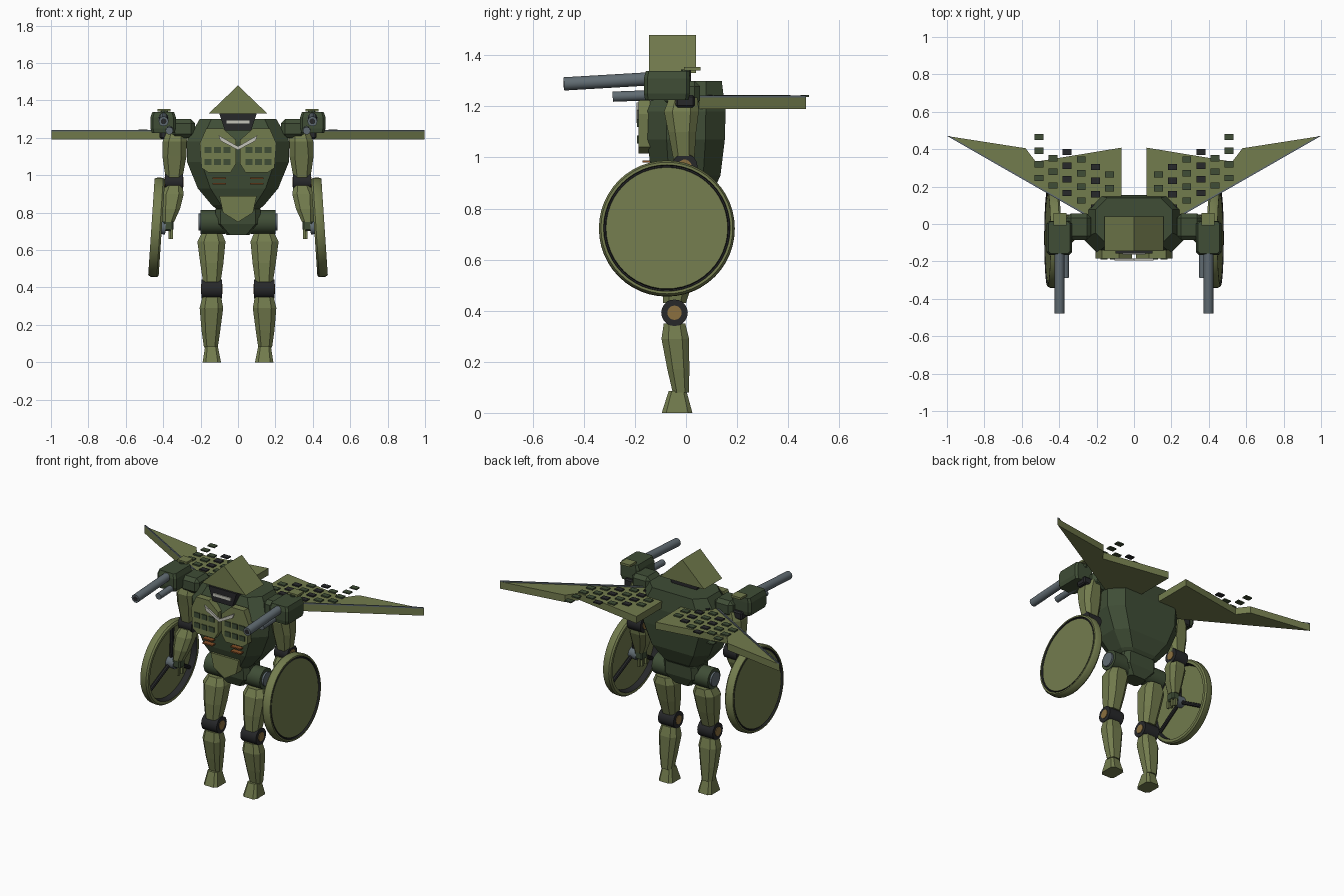
import bpy, bmesh, math
from mathutils import Vector, Matrix

if "Cube" in bpy.data.objects:
    bpy.data.objects.remove(bpy.data.objects["Cube"], do_unlink=True)


def material(name, r, g, b):
    m = bpy.data.materials.new(name)
    m.use_nodes = True
    m.diffuse_color = (r, g, b, 1)
    m.node_tree.nodes["Principled BSDF"].inputs["Base Color"].default_value = (r, g, b, 1)
    return m


OLIVE = material("olive", 0.17, 0.20, 0.075)
GREEN = material("dark green", 0.05, 0.075, 0.037)
BLACK = material("near black", 0.02, 0.021, 0.023)
STEEL = material("blue steel", 0.12, 0.15, 0.17)
BRONZE = material("bronze", 0.26, 0.16, 0.05)
PALE = material("pale grey", 0.55, 0.55, 0.48)
RUST = material("rust orange", 0.24, 0.08, 0.02)


def finish(name, bm, mats, smooth=False):
    bmesh.ops.remove_doubles(bm, verts=bm.verts, dist=0.00001)
    bmesh.ops.recalc_face_normals(bm, faces=bm.faces)
    me = bpy.data.meshes.new(name)
    bm.to_mesh(me)
    bm.free()
    ob = bpy.data.objects.new(name, me)
    bpy.context.collection.objects.link(ob)
    for m in mats if isinstance(mats, list) else [mats]:
        me.materials.append(m)
    if smooth:
        bpy.ops.object.select_all(action='DESELECT')
        ob.select_set(True)
        bpy.context.view_layer.objects.active = ob
        bpy.ops.object.shade_smooth_by_angle(angle=math.radians(35))
    return ob


def bridge(bm, rings):
    # skin a stack of equal rings and cap both ends
    vs = [[bm.verts.new(p) for p in ring] for ring in rings]
    n = len(vs[0])
    for a, b in zip(vs, vs[1:]):
        for i in range(n):
            bm.faces.new((a[i], a[(i + 1) % n], b[(i + 1) % n], b[i]))
    bm.faces.new(vs[0][::-1])
    bm.faces.new(vs[-1])


def loft(name, mat, sections, cut=0.35):
    # chamfered box sections: x, y, z, half width, half depth
    rings = []
    for x, y, z, w, d in sections:
        c = cut * min(w, d)
        quad = [(w, d - c), (w - c, d), (c - w, d), (-w, d - c),
                (-w, c - d), (c - w, -d), (w - c, -d), (w, c - d)]
        rings.append([(x + a, y + b, z) for a, b in quad])
    bm = bmesh.new()
    bridge(bm, rings)
    return finish(name, bm, mat)


def plate(name, mat, outline, axis, lo, hi):
    # outline extruded along y (x,z outline) or z (x,y outline)
    put = (lambda p, t: (p[0], t, p[1])) if axis == 'y' else (lambda p, t: (p[0], p[1], t))
    bm = bmesh.new()
    bridge(bm, [[put(p, t) for p in outline] for t in (lo, hi)])
    return finish(name, bm, mat)


def box(name, mat, center, size, bevel=0.0):
    bm = bmesh.new()
    bmesh.ops.create_cube(bm, size=1, matrix=Matrix.Translation(center) @ Matrix.Diagonal((*size, 1)))
    if bevel:
        bmesh.ops.bevel(bm, geom=bm.edges[:], offset=bevel, segments=1, affect='EDGES')
    return finish(name, bm, mat)


def rod(name, mat, a, b, radius, sides=20):
    a, b = Vector(a), Vector(b)
    rot = (b - a).to_track_quat('Z', 'Y').to_matrix().to_4x4()
    bm = bmesh.new()
    bmesh.ops.create_cone(bm, cap_ends=True, segments=sides, radius1=radius, radius2=radius,
                          depth=(b - a).length, matrix=Matrix.Translation((a + b) / 2) @ rot)
    return finish(name, bm, mat, True)


# torso, pelvis and head
loft("torso", GREEN, [(0, -.01, .80, .09, .07), (0, -.005, .84, .14, .10), (0, 0, .93, .215, .135),
                      (0, 0, 1.07, .272, .152), (0, 0, 1.18, .275, .155), (0, .015, 1.30, .205, .125)], .5)
plate("abdomen_plate", OLIVE, [(-.10, .89), (.10, .89), (.08, .80), (0, .75), (-.08, .80)], 'y', -.135, -.06)
loft("pelvis", GREEN, [(0, 0, .68, .06, .05), (0, 0, .74, .12, .075), (0, 0, .82, .12, .08)])
plate("head_roof", OLIVE, [(-.157, 1.33), (.157, 1.33), (0, 1.48)], 'y', -.145, .04)
plate("visor", BLACK, [(-.10, 1.33), (.10, 1.33), (.07, 1.24), (-.07, 1.24)], 'y', -.158, .02)
box("visor_slit", PALE, (0, -.16, 1.285), (.125, .008, .018))
plate("chest_chevron", PALE, [(-.105, 1.215), (-.095, 1.185), (0, 1.135), (.095, 1.185), (.105, 1.215),
                              (.02, 1.165), (0, 1.155), (-.02, 1.165)], 'y', -.194, -.185)

for s, side in ((1, "left_"), (-1, "right_")):
    # chest armour with vents and lower stripes
    chest = [(.012, 1.19), (.08, 1.25), (.17, 1.25), (.205, 1.17), (.195, 1.04), (.16, 1.015), (.04, 1.015), (.012, 1.06)]
    plate(side + "chest_plate", OLIVE, [(s * x, z) for x, z in chest], 'y', -.185, -.14)
    for row in range(2):
        for col in range(3):
            box(side + "chest_vent", GREEN, (s * (.058 + .051 * col), -.187, 1.07 + .065 * row), (.038, .008, .032))
        box(side + "belly_stripe", RUST, (s * .10, -.15, .955 + .03 * row), (.07, .04, .008))

    # hip joint and leg
    rod(side + "hip_joint", GREEN, (s * .07, 0, .75), (s * .2, 0, .75), .065)
    rod(side + "hip_cap", STEEL, (s * .2, 0, .75), (s * .212, 0, .75), .045)
    loft(side + "thigh", OLIVE, [(s * .14, -.045, .43, .047, .045), (s * .14, -.03, .53, .062, .062),
                                 (s * .142, -.01, .645, .075, .07), (s * .14, 0, .69, .055, .055)], .5)
    rod(side + "knee", BLACK, (s * .085, -.045, .392), (s * .195, -.045, .392), .052)
    rod(side + "knee_cap", BRONZE, (s * .082, -.045, .392), (s * .199, -.045, .392), .028)
    loft(side + "shin", OLIVE, [(s * .145, -.02, .08, .037, .032), (s * .145, -.03, .17, .05, .043),
                                (s * .142, -.042, .29, .063, .054), (s * .14, -.045, .35, .05, .042)], .5)
    loft(side + "foot", OLIVE, [(s * .14, -.035, 0, .049, .06), (s * .142, -.033, .085, .034, .035)])

    # shoulder and arm
    box(side + "shoulder", GREEN, (s * .295, -.015, 1.25), (.13, .14, .10), .022)
    loft(side + "upper_arm", OLIVE, [(s * .342, -.008, .985, .045, .04), (s * .34, -.015, 1.10, .064, .055),
                                     (s * .338, -.018, 1.18, .065, .068), (s * .33, -.01, 1.235, .05, .055)], .5)
    rod(side + "elbow", BLACK, (s * .295, -.005, .965), (s * .39, -.005, .965), .05)
    rod(side + "elbow_cap", BRONZE, (s * .291, -.005, .965), (s * .393, -.005, .965), .027)
    loft(side + "forearm", OLIVE, [(s * .372, -.07, .75, .03, .033), (s * .36, -.055, .82, .05, .046),
                                   (s * .35, -.03, .90, .06, .052), (s * .343, -.015, .945, .045, .042)], .5)
    box(side + "palm", GREEN, (s * .372, -.073, .73), (.055, .06, .055), .008)
    for k in range(4):
        box(side + "finger", OLIVE, (s * (.355 + .011 * (k % 2)), -.1 + .019 * k, .685), (.013, .014, .05))

    # round shield: outer skin turned around its axis, open dish inside
    profile = [(0, .022), (.238, .022), (.241, .014), (.246, .014), (.248, .026), (.258, .026), (.266, .012),
               (.266, -.02), (.258, -.03), (.24, -.03), (.232, .004), (0, .004)]
    bm = bmesh.new()
    vs = [bm.verts.new((x, r, 0)) for r, x in profile]
    es = [bm.edges.new(p) for p in zip(vs, vs[1:])]
    bmesh.ops.spin(bm, geom=vs + es, cent=(0, 0, 0), axis=(1, 0, 0), angle=math.tau, steps=48)
    for f in bm.faces:
        c = f.calc_center_median()
        r = math.hypot(c.y, c.z)
        if .238 < r < .2475 and c.x > .012 or .233 < r < .24 and c.x < 0:
            f.material_index = 1
    tilt = Matrix.Translation((s * .437, -.075, .722)) @ Matrix.Rotation(s * math.radians(-3.8), 4, 'Y') @ Matrix.Diagonal((s, 1, 1, 1))
    bm.transform(tilt)
    finish(side + "shield", bm, [OLIVE, BLACK], True)
    for k in range(3):
        a = math.radians(90 + 120 * k)
        rod(side + "shield_spoke", BLACK, tilt @ Vector((-.012, 0, 0)),
            tilt @ Vector((-.006, .237 * math.cos(a), .237 * math.sin(a))), .012, 8)
    rod(side + "shield_hub", STEEL, tilt @ Vector((-.05, 0, 0)), tilt @ Vector((.005, 0, 0)), .035)

    # shoulder gun
    box(side + "gun_mount", BLACK, (s * .385, -.003, 1.22), (.07, .075, .05), .008)
    loft(side + "gun_body", GREEN, [(s * .40, -.075, 1.225, .06, .085), (s * .40, -.075, 1.25, .068, .09),
                                    (s * .40, -.075, 1.31, .068, .09), (s * .40, -.072, 1.338, .058, .085)], .2)
    box(side + "gun_sight", OLIVE, (s * .395, .025, 1.347), (.07, .065, .014))
    rod(side + "sight_post", GREEN, (s * .395, 0, 1.32), (s * .395, 0, 1.345), .02, 8)
    rod(side + "main_barrel", STEEL, (s * .398, -.12, 1.309), (s * .398, -.478, 1.288), .026)
    rod(side + "main_muzzle", BLACK, (s * .398, -.477, 1.288), (s * .398, -.479, 1.288), .015)
    rod(side + "small_barrel", STEEL, (s * .367, -.1, 1.245), (s * .367, -.287, 1.238), .02)

    # swept wing with a pale leading edge strip and staggered tiles
    wing = [(.068, .08), (.068, .408), (.525, .333), (.58, .405), (.998, .47), (.265, .05)]
    plate(side + "wing", OLIVE, [(s * x, y) for x, y in wing], 'z', 1.19, 1.235)
    plate(side + "wing_edge", STEEL, [(s * x, y) for x, y in ((.27, .053), (.265, .06), (.985, .470), (.998, .470))],
          'z', 1.235, 1.243)
    for col in range(6):
        for row in range(1 if col == 4 else 0, 4):
            box(side + "wing_tile", BLACK if col in (1, 3) else GREEN,
                (s * (.132 + .075 * col), .265 + .04 * col - .073 * row, 1.241), (.048, .034, .008))
